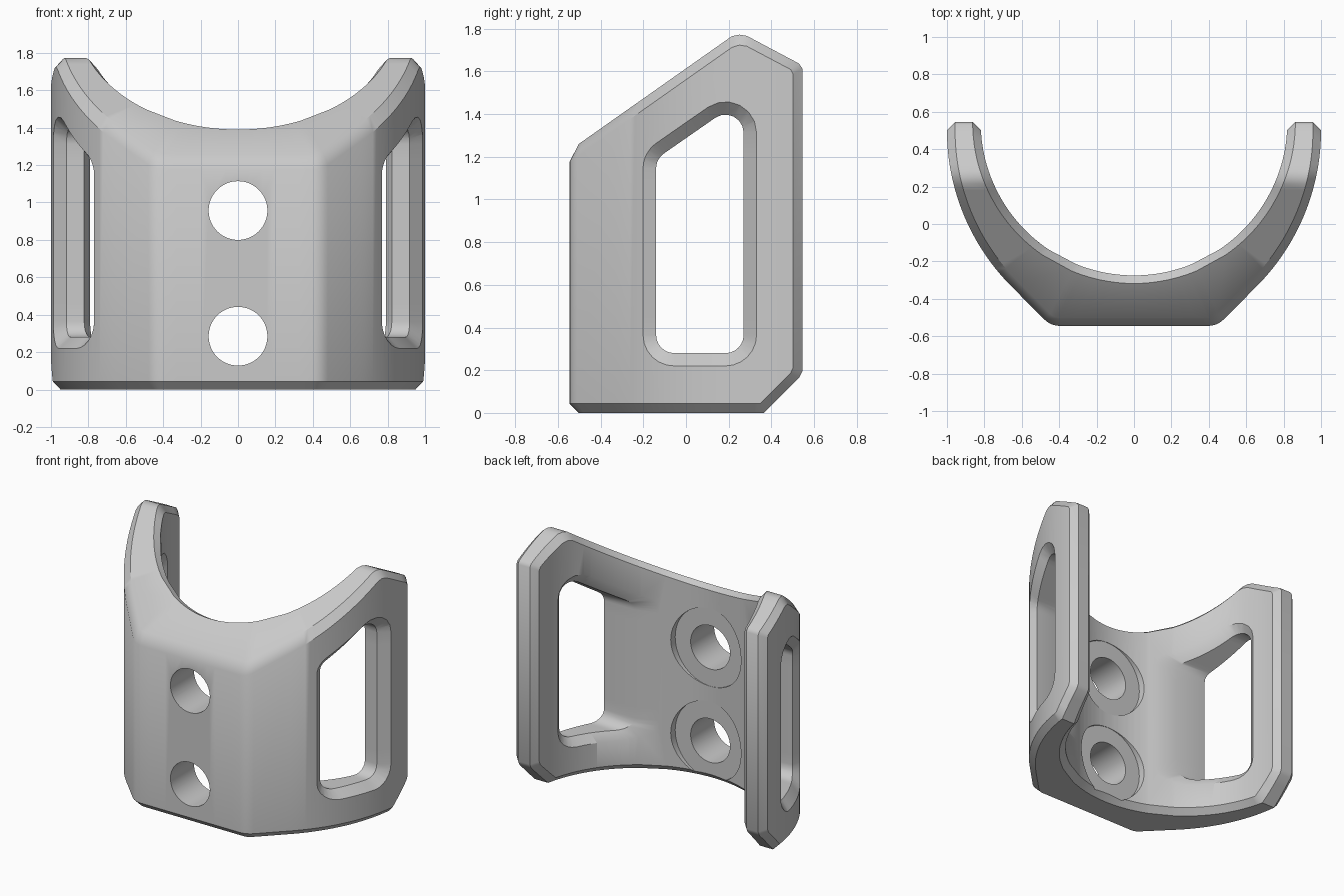
import bpy, bmesh, math
from mathutils import Vector

if "Cube" in bpy.data.objects:
    bpy.data.objects.remove(bpy.data.objects["Cube"])

V = Vector


def make_object(name, verts, faces):
    mesh = bpy.data.meshes.new(name)
    mesh.from_pydata(verts, [], faces)
    bm = bmesh.new()
    bm.from_mesh(mesh)
    bmesh.ops.recalc_face_normals(bm, faces=bm.faces)
    bm.to_mesh(mesh)
    bm.free()
    obj = bpy.data.objects.new(name, mesh)
    bpy.context.collection.objects.link(obj)
    return obj


def loft(name, rings, caps=None):
    """Closed solid through rings of equal length; caps lists the end faces as ring indices."""
    n = len(rings[0])
    last = (len(rings) - 1) * n
    verts = [p for ring in rings for p in ring]
    faces = [(k * n + i, k * n + (i + 1) % n, (k + 1) * n + (i + 1) % n, (k + 1) * n + i)
             for k in range(len(rings) - 1) for i in range(n)]
    for cap in caps or [range(n)]:
        faces += [tuple(cap), tuple(last + i for i in cap)]
    return make_object(name, verts, faces)


def rounded(poly, radius, steps, straight):
    """Arc centres and outward normals of a rounded counter-clockwise polygon."""
    pts = [V(p) for p in poly]
    n = len(pts)
    normals = []
    for i in range(n):
        d = (pts[(i + 1) % n] - pts[i]).normalized()
        normals.append(V((d.y, -d.x)))
    corners = []
    for i in range(n):
        a, b = normals[i - 1], normals[i]
        centre = pts[i] - radius * (a + b) / (1 + a.dot(b))
        corners.append([(centre, a.slerp(b, k / steps)) for k in range(steps + 1)])
    out = []
    for i in range(n):
        out += corners[i]
        c0, nrm = corners[i][-1]
        c1 = corners[(i + 1) % n][0][0]
        out += [(c0.lerp(c1, k / straight), nrm) for k in range(1, straight)]
    return out


def cut(obj, cutter):
    mod = obj.modifiers.new("cut", 'BOOLEAN')
    mod.operation, mod.object, mod.solver = 'DIFFERENCE', cutter, 'EXACT'
    bpy.context.view_layer.objects.active = obj
    bpy.ops.object.modifier_apply(modifier=mod.name)
    bpy.data.objects.remove(cutter)


# Plan of the curved wall: outer arc, inner arc and chamfer size
OUT_C, OUT_R = V((-0.18, 0.5)), 1.18
IN_Y, IN_R = 0.545, 0.82
C = 0.043


def x_outer(y, inset=0):
    return OUT_C.x + math.sqrt((OUT_R - inset) ** 2 - max(0, y - OUT_C.y if y < OUT_C.y else 0) ** 2
                               - (min(0, y - OUT_C.y)) ** 2)


def x_inner(y, inset=0):
    return math.sqrt((IN_R + inset) ** 2 - (y - IN_Y) ** 2)


# Side silhouette: sloped top with a peak, cut lower back corner
def z_top(y, inset=0):
    rise = 1.23 + 0.704 * (y + 0.545) - inset * 1.223
    fall = 1.785 - 0.53 * (y - 0.25) - inset * 1.132
    return min(rise, fall) - (0.013 if abs(y - 0.25) < 0.001 else 0)


def z_bottom(y, inset=0):
    return max(inset, y - 0.365 + inset * 1.414)


def section(wall_out, rim_out, rim_in, wall_in, trim=0):
    """Eight-sided wall section with all four rims chamfered."""
    def at(p, z):
        return (p.x, p.y, z)
    return [at(wall_out, z_bottom(wall_out.y, C) + trim), at(wall_out, z_top(wall_out.y, C) - trim),
            at(rim_out, z_top(rim_out.y) - trim), at(rim_in, z_top(rim_in.y) - trim),
            at(wall_in, z_top(wall_in.y, C) - trim), at(wall_in, z_bottom(wall_in.y, C) + trim),
            at(rim_in, z_bottom(rim_in.y) + trim), at(rim_out, z_bottom(rim_out.y) + trim)]


# Front part: flat face, softened corner, start of the outer arc, as centre, radius, normal
Y0 = 0.1
n0, n1, r = V((0, -1)), V((0.7071, -0.7071)), 0.12
cc = V((0.445, -0.545)) - r * (n0 + n1) / (1 + n0.dot(n1))
path = [(V((cc.x * k / 6, cc.y)), r, n0) for k in range(6)]
path += [(cc, r, n0.slerp(n1, k / 4)) for k in range(5)]
a_end = [math.asin((Y0 - OUT_C.y) / (OUT_R - d)) for d in (0, C)]
steps = 16
outer, rim = [], []
for c, rad, nrm in path:
    outer.append(c + rad * nrm)
    rim.append(c + (rad - C) * nrm)
for k in range(steps + 1):
    for pts, d, end in ((outer, 0, a_end[0]), (rim, C, a_end[1])):
        a = -math.pi / 4 + (end + math.pi / 4) * k / steps
        pts.append(OUT_C + (OUT_R - d) * V((math.cos(a), math.sin(a))))
lengths = [0]
for p, q in zip(outer, outer[1:]):
    lengths.append(lengths[-1] + (q - p).length)

sections = []
for p, q, length in zip(outer, rim, lengths):
    f = length / lengths[-1]
    inner = []
    for d in (C, 0):
        a = f * (math.pi / 2 - math.asin((IN_Y - Y0) / (IN_R + d)))
        inner.append(V(((IN_R + d) * math.sin(a), IN_Y - (IN_R + d) * math.cos(a))))
    sections.append(section(p, q, inner[0], inner[1]))

# Side part: stations by depth, the walls ending short of the chamfered back rim
stations = [(y, y) for y in (0.14, 0.18, 0.215, 0.25, 0.285, 0.32)]
stations += [(0.365, 0.347), (0.42, 0.395), (0.48, 0.445), (0.53, 0.49), (0.545, 0.502)]
for y_rim, y_wall in stations:
    sections.append(section(V((x_outer(y_wall), y_wall)), V((x_outer(y_rim, C), y_rim)),
                            V((x_inner(y_rim, C), y_rim)), V((x_inner(y_wall), y_wall)),
                            0.015 if y_rim == 0.545 else 0))

mirrored = [[(-x, y, z) for x, y, z in s] for s in reversed(sections[1:])]
body = loft("curved_bracket", mirrored + sections, [(0, 1, 2, 7), (7, 2, 3, 6), (6, 3, 4, 5)])

# Side windows, flared on both faces of the wall
window = [(-0.14, 0.28), (0.27, 0.28), (0.27, 1.475), (-0.14, 1.19)]
RAD, WIDE, FLARE = 0.085, 0.09, 0.06
frame = rounded(window, RAD, 6, 10)
for s in (1, -1):
    rings = []
    for d, wall, shift in ((WIDE, None, 1.3), (WIDE, x_outer, 0.03), (0, x_outer, -FLARE),
                           (0, x_inner, 0.05), (WIDE, x_inner, -0.025), (WIDE, None, 0.05)):
        pts = [q + (RAD + d) * nrm for q, nrm in frame]
        rings.append([(s * ((wall(p.x) if wall else 0) + shift), p.x, p.y) for p in pts])
    cut(body, loft("window_cutter", rings))

# Two bolt holes with round seats on the inside
for z in (0.285, 0.957):
    for radius, y0, y1 in ((0.28, -0.277, 0.3), (0.157, -0.8, 0.31)):
        ring = [(radius * math.cos(math.tau * k / 64), z + radius * math.sin(math.tau * k / 64))
                for k in range(64)]
        cut(body, loft("bolt_cutter", [[(x, y, h) for x, h in ring] for y in (y0, y1)]))

# Colour and shading
grey = bpy.data.materials.new("light_grey")
grey.diffuse_color = (0.59, 0.59, 0.59, 1)
grey.use_nodes = True
grey.node_tree.nodes["Principled BSDF"].inputs["Base Color"].default_value = grey.diffuse_color
body.data.materials.clear()
body.data.materials.append(grey)
for poly in body.data.polygons:
    poly.material_index = 0
bpy.ops.object.select_all(action='DESELECT')
body.select_set(True)
bpy.context.view_layer.objects.active = body
bpy.ops.object.shade_smooth_by_angle(angle=math.radians(34))
